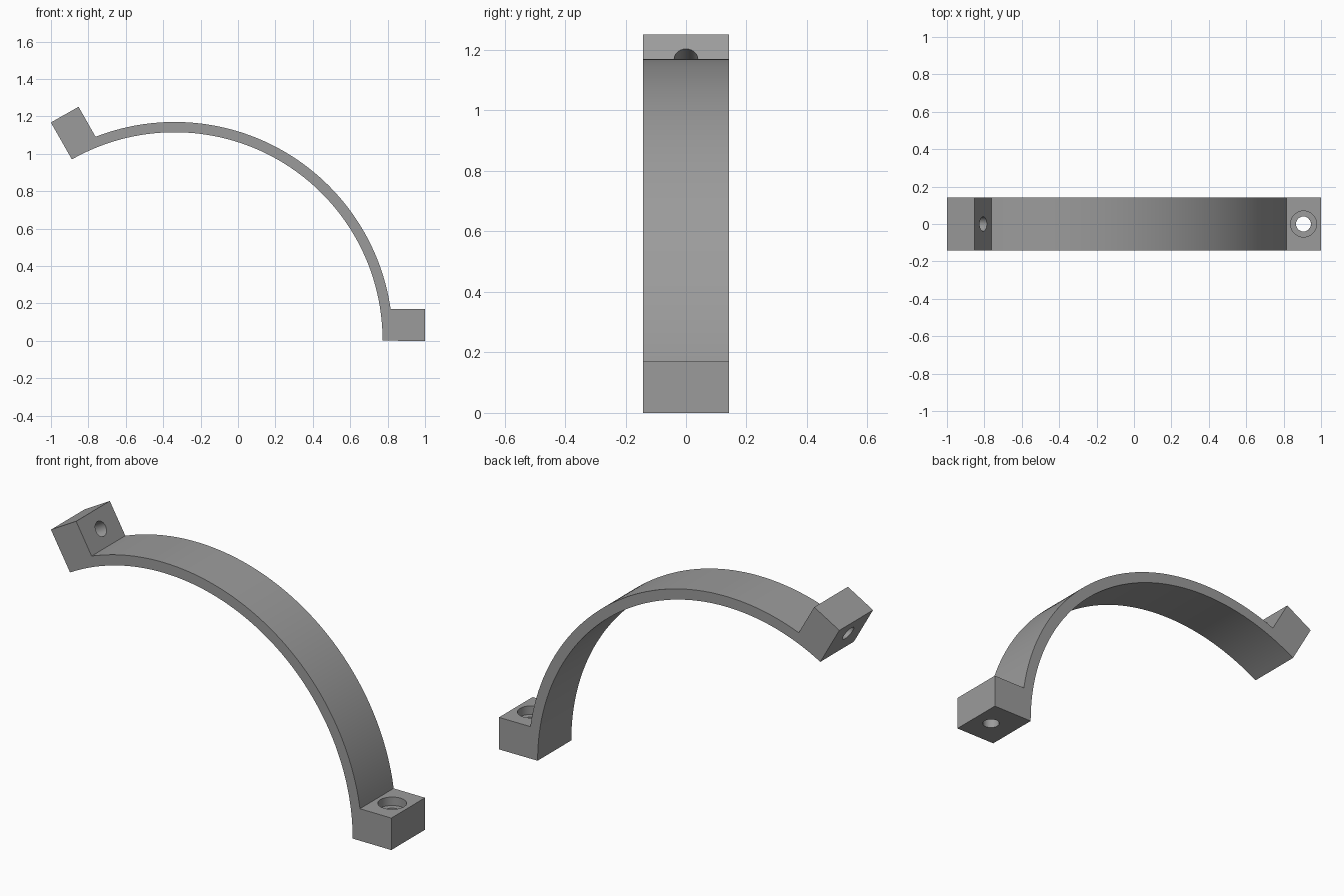
import bpy, bmesh
from math import radians, asin, cos, sin
from mathutils import Vector

if "Cube" in bpy.data.objects:
    bpy.data.objects.remove(bpy.data.objects["Cube"])

CENTRE = Vector((-0.339, 0, 0.003))
R_IN, R_OUT, R_LUG = 1.112, 1.167, 1.339
START, END = radians(-0.13), radians(119.6)
LUG, HALF_W, R_HOLE = 0.17, 0.1415, 1.245


def polar(r, a):
    return CENTRE + Vector((r * cos(a), 0, r * sin(a)))


def from_end(a, r, s):
    """Point at radius r on the end face at angle a, moved s along the tangent."""
    return polar(r, a) + Vector((-sin(a), 0, cos(a))) * s


def arc(r, a, b, n=72):
    return [polar(r, a + (b - a) * i / n) for i in range(n + 1)]


def drill(target, name, a, s0, s1, radius):
    """Cut a round hole along the tangent of the end at angle a."""
    p, q = from_end(a, R_HOLE, s0), from_end(a, R_HOLE, s1)
    bpy.ops.mesh.primitive_cylinder_add(vertices=48, radius=radius,
                                        depth=(q - p).length, location=(p + q) / 2)
    cutter = bpy.context.object
    cutter.name = name
    cutter.rotation_euler = (q - p).to_track_quat('Z', 'Y').to_euler()
    cutter.hide_render = True
    mod = target.modifiers.new(name, 'BOOLEAN')
    mod.operation, mod.solver, mod.object = 'DIFFERENCE', 'EXACT', cutter
    bpy.context.view_layer.objects.active = target
    bpy.ops.object.modifier_apply(modifier=name)
    bpy.data.objects.remove(cutter)


# Side profile: thin curved strap with a square lug on each end
corner = asin(LUG / R_OUT)
profile = arc(R_IN, END, START)
profile += [from_end(START, R_LUG, 0), from_end(START, R_LUG, LUG)]
profile += arc(R_OUT, START + corner, END - corner)
profile += [from_end(END, R_LUG, -LUG), from_end(END, R_LUG, 0)]

bm = bmesh.new()
side = bm.faces.new([bm.verts.new(p - Vector((0, HALF_W, 0))) for p in profile])
ext = bmesh.ops.extrude_face_region(bm, geom=[side])
moved = [g for g in ext['geom'] if isinstance(g, bmesh.types.BMVert)]
bmesh.ops.translate(bm, verts=moved, vec=(0, 2 * HALF_W, 0))
bmesh.ops.recalc_face_normals(bm, faces=bm.faces)
mesh = bpy.data.meshes.new("clamp_strap")
bm.to_mesh(mesh)
bm.free()
strap = bpy.data.objects.new("clamp_strap", mesh)
bpy.context.collection.objects.link(strap)

# Dark grey finish
grey = bpy.data.materials.new("dark_grey")
grey.diffuse_color = (0.33, 0.33, 0.33, 1)
grey.use_nodes = True
grey.node_tree.nodes["Principled BSDF"].inputs["Base Color"].default_value = grey.diffuse_color
mesh.materials.append(grey)

# Bolt holes, with a counterbore in the lower lug
drill(strap, "lower_hole", START, -0.1, 0.3, 0.04)
drill(strap, "lower_counterbore", START, LUG - 0.045, 0.3, 0.0695)
drill(strap, "upper_hole", END, -0.3, 0.1, 0.039)

# Smooth curves, crisp edges
bpy.ops.object.select_all(action='DESELECT')
strap.select_set(True)
bpy.context.view_layer.objects.active = strap
bpy.ops.object.shade_smooth_by_angle(angle=radians(30))
